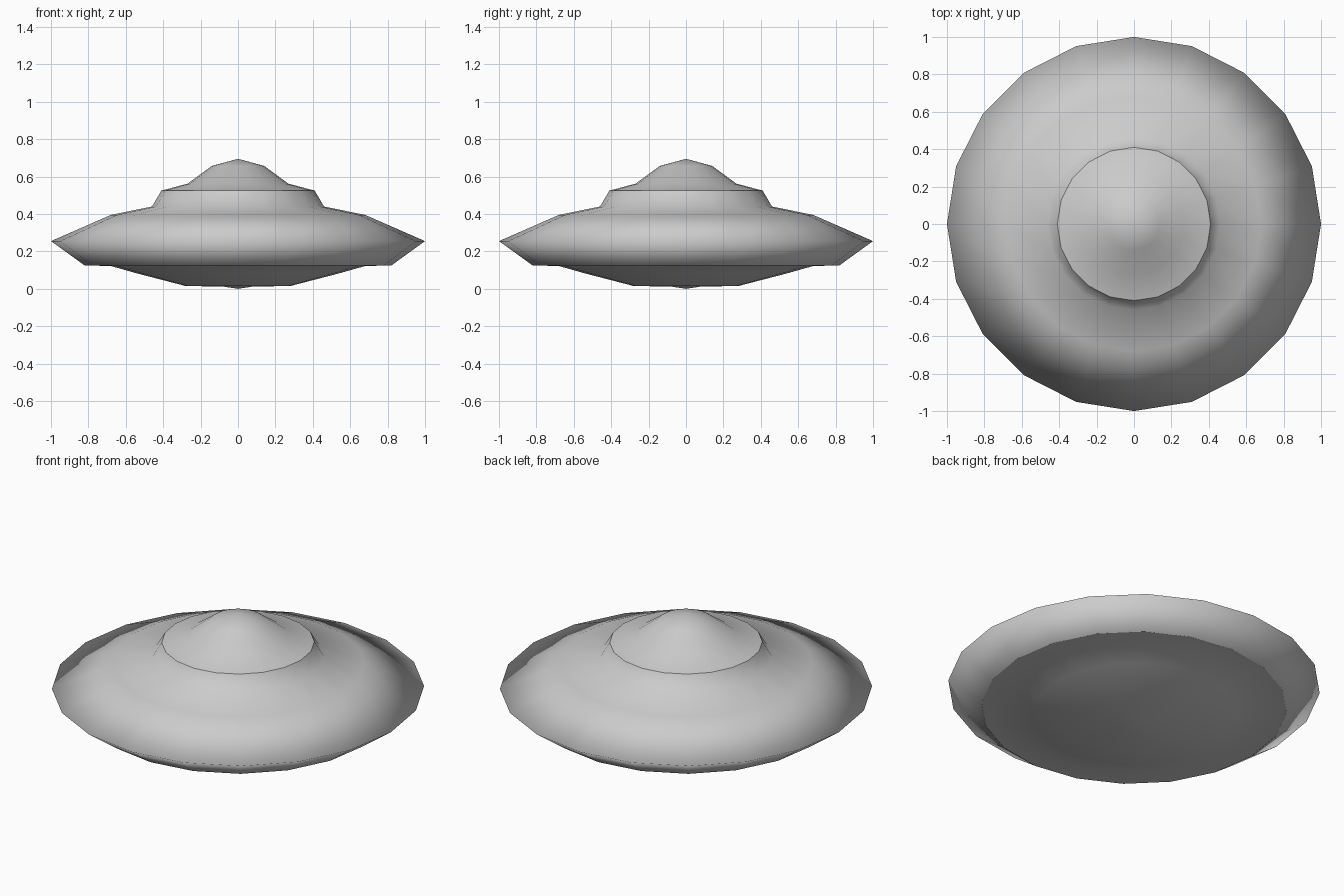
import bpy, bmesh
from math import cos, sin, tau

if "Cube" in bpy.data.objects:
    bpy.data.objects.remove(bpy.data.objects["Cube"])

SIDES = 20


def lathe(name, profile):
    """Spin an (r, z) profile, listed bottom to top, into a smooth 20-sided shell."""
    bm = bmesh.new()
    rings = []
    for r, z in profile:
        if r == 0:
            rings.append([bm.verts.new((0, 0, z))] * SIDES)
        else:
            rings.append([bm.verts.new((r * cos(tau * i / SIDES), r * sin(tau * i / SIDES), z))
                          for i in range(SIDES)])
    for low, high in zip(rings, rings[1:]):
        for i in range(SIDES):
            j = (i + 1) % SIDES
            corners = list(dict.fromkeys((low[i], low[j], high[j], high[i])))
            bm.faces.new(corners).smooth = True
    mesh = bpy.data.meshes.new(name)
    bm.to_mesh(mesh)
    bm.free()
    obj = bpy.data.objects.new(name, mesh)
    bpy.context.collection.objects.link(obj)
    return obj


# Shallow bowl under the saucer
lathe("underside", [(0, 0), (0.08, 0.012), (0.28, 0.015), (0.55, 0.085),
                    (0.68, 0.122), (0.82, 0.125)])

# Main disc with its pointed rim, rising to the collar below the dome
lathe("saucer_hull", [(0.82, 0.125), (1.0, 0.255), (0.68, 0.395),
                      (0.46, 0.44), (0.41, 0.525)])

# Bell-shaped cabin roof
lathe("cabin_dome", [(0.41, 0.525), (0.27, 0.562), (0.14, 0.657), (0, 0.695)])
